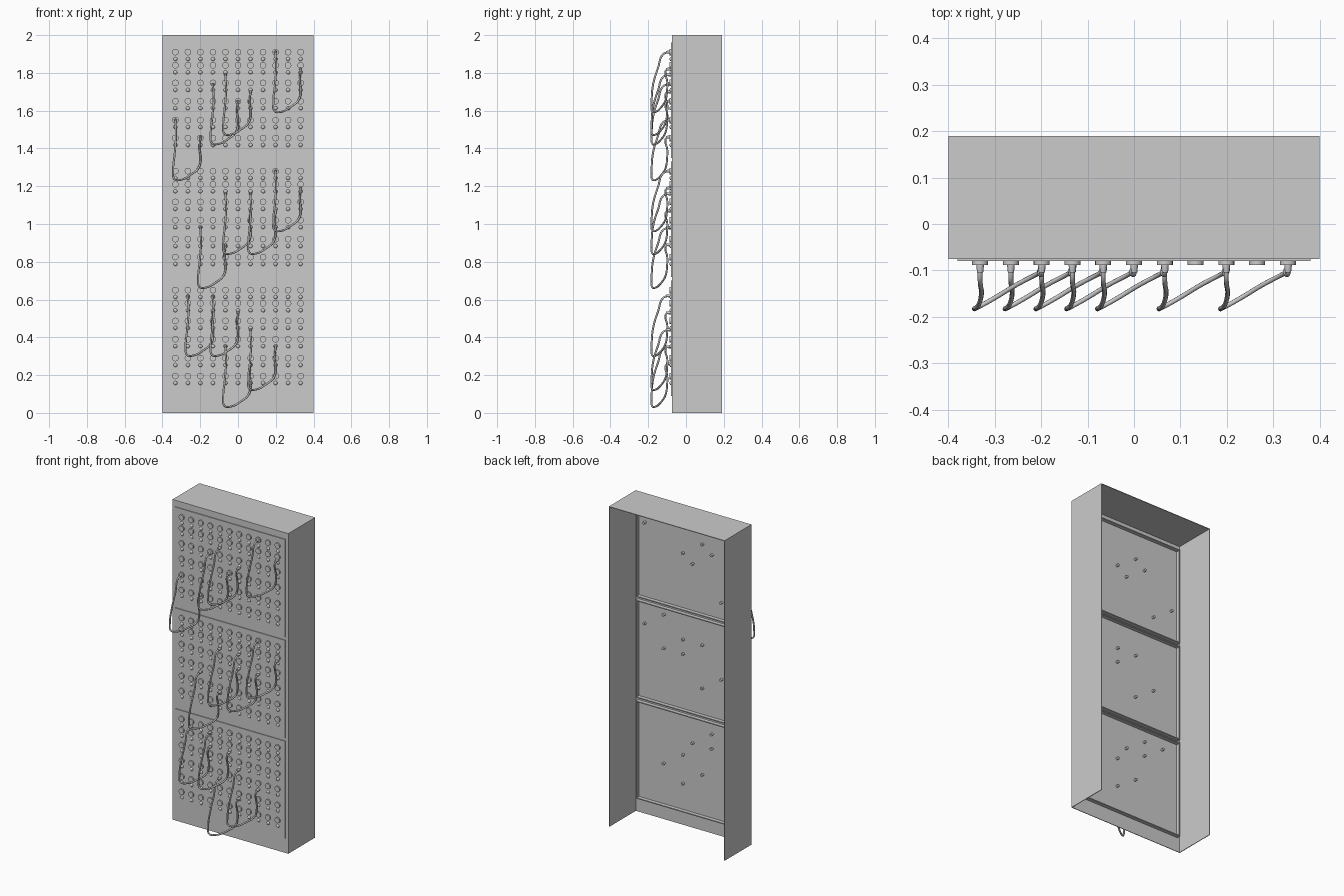
import bpy, bmesh
from math import pi
from mathutils import Matrix, Vector

if "Cube" in bpy.data.objects:
    bpy.data.objects.remove(bpy.data.objects["Cube"])

ROT = Matrix.Rotation(pi / 2, 4, 'X')      # local +z points to the front (-y)


def add_box(bm, x0, x1, y0, y1, z0, z1):
    m = Matrix.Translation(((x0 + x1) / 2, (y0 + y1) / 2, (z0 + z1) / 2))
    bmesh.ops.create_cube(bm, size=1, matrix=m @ Matrix.Diagonal((x1 - x0, y1 - y0, z1 - z0, 1)))


def add_cyl(bm, x, z, y_back, y_front, r, segs, r_front=None):
    m = Matrix.Translation((x, (y_back + y_front) / 2, z)) @ ROT
    bmesh.ops.create_cone(bm, cap_ends=True, segments=segs, radius1=r,
                          radius2=r if r_front is None else r_front,
                          depth=y_back - y_front, matrix=m)


def finish(name, bm, smooth=False):
    bmesh.ops.recalc_face_normals(bm, faces=bm.faces)
    me = bpy.data.meshes.new(name)
    bm.to_mesh(me)
    bm.free()
    ob = bpy.data.objects.new(name, me)
    bpy.context.collection.objects.link(ob)
    if smooth:
        bpy.ops.object.select_all(action='DESELECT')
        ob.select_set(True)
        bpy.context.view_layer.objects.active = ob
        bpy.ops.object.shade_smooth_by_angle(angle=pi / 5)
    return ob


# Cabinet shell: open at the back and at the bottom
T = 0.004
bm = bmesh.new()
add_box(bm, -0.4, 0.4, -0.075, -0.075 + T, 0, 2)
add_box(bm, -0.4, 0.4, -0.075 + T, 0.19, 2 - T, 2)
for x in (-0.4, 0.4 - T):
    add_box(bm, x, x + T, -0.075 + T, 0.19, 0, 2 - T)
finish("cabinet_shell", bm)

# Three jack panels, with flanges folded back inside the cabinet
ROWS = (0.195, 0.29, 0.39, 0.487, 0.58, 0.65)
COLS = [i * 0.0663 for i in range(-5, 6)]
for n, base in enumerate((0, 0.63, 1.26)):
    z0, z1 = base + 0.09, base + 0.70
    bm = bmesh.new()
    add_box(bm, -0.38, 0.38, -0.08, -0.075, z0, z1)
    for z in (z0, z1 - 0.006):
        add_box(bm, -0.38, 0.38, -0.071, -0.048, z, z + 0.006)
    for x in (-0.38, 0.374):
        add_box(bm, x, x + 0.006, -0.071, -0.048, z0, z1)
    finish(f"panel_{n + 1}", bm)

    # Round sockets with a small domed stud below each
    sockets, studs = bmesh.new(), bmesh.new()
    for x in COLS:
        for z in ROWS:
            add_cyl(sockets, x, base + z, -0.079, -0.088, 0.0172, 20)
            m = Matrix.Translation((x, -0.08, base + z - 0.037)) @ Matrix.Diagonal((1, 0.7, 1, 1)) @ ROT
            dome = bmesh.ops.create_uvsphere(studs, u_segments=12, v_segments=8, radius=0.0105, matrix=m)
            back = [v for v in dome["verts"] if v.co.y > -0.0795]
            bmesh.ops.delete(studs, geom=back, context='VERTS')
    finish(f"sockets_{n + 1}", sockets, True)
    finish(f"studs_{n + 1}", studs, True)

# Patch cable path, relative to its upper plug (y is absolute)
PATH = [(0, -0.095, 0), (0, -0.122, -0.012), (0.003, -0.147, -0.08), (-0.003, -0.174, -0.17),
        (-0.012, -0.182, -0.27), (-0.006, -0.18, -0.312), (0.025, -0.163, -0.317),
        (0.08, -0.13, -0.29), (0.124, -0.107, -0.25), (0.133, -0.1, -0.2),
        (0.128, -0.1, -0.15), (0.13, -0.109, -0.115), (0.133, -0.106, -0.097), (0.133, -0.093, -0.09)]
cu = bpy.data.curves.new("cable_path", 'CURVE')
cu.dimensions = '3D'
cu.bevel_depth = 0.0052
cu.bevel_resolution = 2
cu.resolution_u = 5
cu.use_fill_caps = True
sp = cu.splines.new('BEZIER')
sp.bezier_points.add(len(PATH) - 1)
for p, co in zip(sp.bezier_points, PATH):
    p.co = co
    p.handle_left_type = p.handle_right_type = 'AUTO'
src = bpy.data.objects.new("cable_source", cu)
bpy.context.collection.objects.link(src)
bpy.context.view_layer.update()
cable = bpy.data.meshes.new_from_object(src.evaluated_get(bpy.context.evaluated_depsgraph_get()))
cable.polygons.foreach_set("use_smooth", [True] * len(cable.polygons))
bpy.data.objects.remove(src)

# Cables and the plugs at both ends, whose tips show behind the panels
STARTS = [(3, 1.91), (-1, 1.79), (-2, 1.74), (-5, 1.55), (3, 1.28), (-1, 1.16), (1, 1.16),
          (-3, 0.98), (-4, 0.62), (-2, 0.62), (1, 0.44), (-1, 0.35)]
plugs = bmesh.new()
for i, (c, z) in enumerate(STARTS):
    x = c * 0.0663
    ob = bpy.data.objects.new(f"cable_{i + 1}", cable)
    ob.location = (x, 0, z)
    bpy.context.collection.objects.link(ob)
    for px, pz in ((x, z), (x + 0.133, z - 0.09)):
        add_cyl(plugs, px, pz, -0.055, -0.092, 0.008, 12)
        add_cyl(plugs, px, pz, -0.092, -0.105, 0.008, 12, 0.0065)
finish("plugs", plugs, True)
